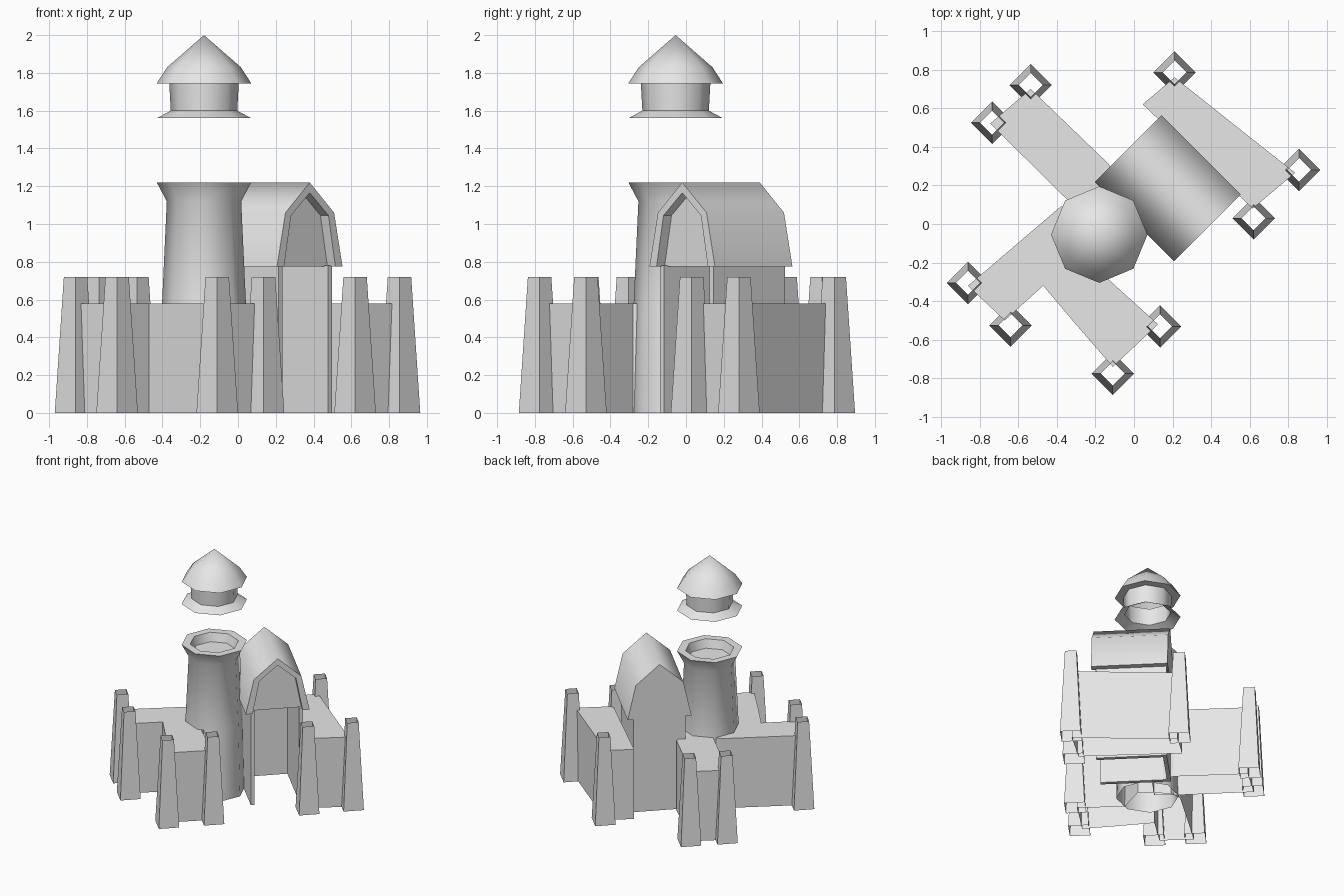
import bpy, bmesh, math
from mathutils import Matrix

cube = bpy.data.objects.get("Cube")
if cube:
    bpy.data.objects.remove(cube)

stone = bpy.data.materials.new("pale_grey_stone")
stone.use_nodes = True
GREY = (0.8, 0.8, 0.8, 1)
stone.diffuse_color = GREY
stone.node_tree.nodes["Principled BSDF"].inputs["Base Color"].default_value = GREY


def finish(name, bm, fix_normals=True):
    if fix_normals:
        bmesh.ops.recalc_face_normals(bm, faces=bm.faces)
    mesh = bpy.data.meshes.new(name)
    bm.to_mesh(mesh)
    bm.free()
    mesh.materials.append(stone)
    obj = bpy.data.objects.new(name, mesh)
    bpy.context.collection.objects.link(obj)
    return obj


def rings(bm, loops):
    """Bridge closed loops of equal length and return their vertices."""
    made = [[bm.verts.new(p) for p in loop] for loop in loops]
    for a, b in zip(made, made[1:]):
        for i in range(len(a)):
            j = (i + 1) % len(a)
            bm.faces.new((a[i], a[j], b[j], b[i]))
    return made


def wall_block(name, outline, height=0.58):
    """Block with a flat top, open underneath."""
    bm = bmesh.new()
    loops = rings(bm, [[(x, y, z) for x, y in outline] for z in (0, height)])
    bm.faces.new(loops[-1])
    finish(name, bm)


def lathe(name, profile, centre, sides=8):
    """Smooth eight-sided turned part; a zero radius closes to a point or lid."""
    bm = bmesh.new()
    rings(bm, [[(centre[0] + r * math.cos(2 * math.pi * i / sides),
                 centre[1] + r * math.sin(2 * math.pi * i / sides), z)
                for i in range(sides)] for r, z in profile])
    bmesh.ops.remove_doubles(bm, verts=bm.verts, dist=1e-5)
    obj = finish(name, bm)
    bpy.ops.object.select_all(action="DESELECT")
    obj.select_set(True)
    bpy.context.view_layer.objects.active = obj
    bpy.ops.object.shade_smooth_by_angle(angle=math.radians(58))


# Tapered hollow corner posts, turned as diamonds
POSTS = [(-0.535, 0.72), (-0.735, 0.525), (0.21, 0.785), (0.855, 0.28), (0.62, 0.03),
         (-0.86, -0.305), (-0.64, -0.525), (0.135, -0.53), (-0.11, -0.775)]
for n, (px, py) in enumerate(POSTS, 1):
    bm = bmesh.new()
    rings(bm, [[(px + r * math.cos(i * math.pi / 2), py + r * math.sin(i * math.pi / 2), z)
                for i in range(4)] for r, z in ((0.11, 0), (0.062, 0.72))])
    finish(f"corner_post_{n}", bm)

# Castle wings
wall_block("front_wing", [(-0.86, -0.32), (-0.67, -0.5), (-0.47, -0.32), (-0.31, -0.51),
                          (-0.11, -0.74), (0.125, -0.52), (-0.14, -0.28), (-0.08, -0.05),
                          (-0.28, 0.1), (-0.38, 0.09)])
wall_block("back_wing", [(-0.535, 0.7), (-0.745, 0.52), (-0.35, 0.13), (-0.2, 0),
                         (-0.07, 0.13), (-0.13, 0.31)])
wall_block("side_wing", [(0.21, 0.76), (0.045, 0.62), (0.615, 0.08), (0.835, 0.265),
                         (0.55, 0.49)])

# Round tower with a flared, sunken top
TOWER = (-0.18, -0.055)
lathe("tower", [(0.237, 0), (0.222, 0.58), (0.197, 1.12), (0.25, 1.22), (0.185, 1.22),
                (0.165, 1.15), (0, 1.15)], TOWER)

# Floating lantern and pointed cap
lathe("tower_cap", [(0.25, 1.56), (0.176, 1.6), (0.184, 1.745), (0.25, 1.745),
                    (0.195, 1.83), (0, 2.0)], TOWER)

# Hall frame: local x across, local y back along the ridge
HALL = Matrix.Translation((0.38, -0.02, 0)) @ Matrix.Rotation(math.radians(45), 4, "Z")


def box(bm, x0, x1, y0, y1, z0, z1):
    size = Matrix.Diagonal((x1 - x0, y1 - y0, z1 - z0, 1))
    mid = Matrix.Translation(((x0 + x1) / 2, (y0 + y1) / 2, (z0 + z1) / 2))
    bmesh.ops.create_cube(bm, size=1, matrix=HALL @ mid @ size)


# Hall walls: a deep passage open at the front
bm = bmesh.new()
for x in (-0.2, 0.17):
    box(bm, x, x + 0.03, 0.035, 0.57, 0, 0.78)
box(bm, -0.17, 0.17, 0.54, 0.57, 0, 0.78)
finish("hall_walls", bm)

# Hall roof: bent slopes, recessed front gable
bm = bmesh.new()


def arch(half, knee, knee_z, top, y):
    pts = [(-half, 0.775), (-knee, knee_z), (0, top), (knee, knee_z), (half, 0.775)]
    return [(x, y, z) for x, z in pts]


outer, inner = (0.245, 0.182, 1.06, 1.22), (0.192, 0.14, 1.045, 1.165)
back, front, trim, panel = [
    [bm.verts.new(p) for p in arch(*shape, y)]
    for shape, y in ((outer, 0.58), (outer, 0), (inner, 0), (inner, 0.06))]
slopes = []
for a, b in ((back, front), (front, trim), (trim, panel)):
    for i in range(4):
        f = bm.faces.new((a[i], a[i + 1], b[i + 1], b[i]))
        f.smooth = a is back
bm.faces.new(back)
bm.faces.new(panel)
bm.faces.new((back[0], front[0], trim[0], panel[0], panel[4], trim[4], front[4], back[4]))
bm.transform(HALL)
finish("hall_roof", bm)
